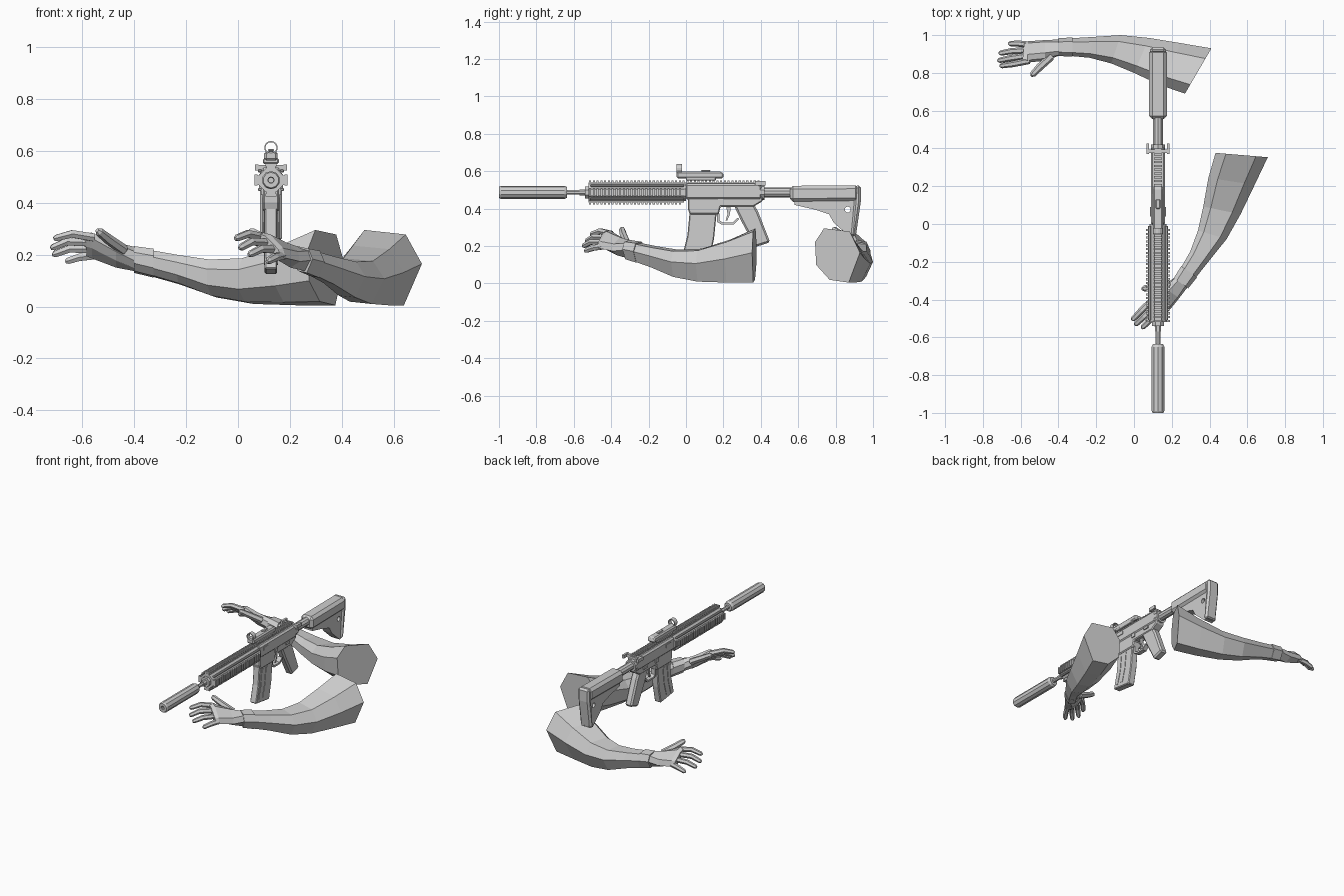
import bpy, bmesh, math
from mathutils import Matrix, Vector

if "Cube" in bpy.data.objects:
    bpy.data.objects.remove(bpy.data.objects["Cube"])

grey = bpy.data.materials.new("plain grey")
grey.use_nodes = True
grey.diffuse_color = (0.62, 0.62, 0.62, 1)
grey.node_tree.nodes["Principled BSDF"].inputs["Base Color"].default_value = (0.62, 0.62, 0.62, 1)

CX, BORE = 0.127, 0.487      # rifle centre line


def finish(name, bm, matrix=None):
    if matrix:
        bm.transform(matrix)
    bmesh.ops.recalc_face_normals(bm, faces=bm.faces[:])
    mesh = bpy.data.meshes.new(name)
    bm.to_mesh(mesh)
    bm.free()
    mesh.materials.append(grey)
    ob = bpy.data.objects.new(name, mesh)
    bpy.context.collection.objects.link(ob)
    return ob


def bevel(ob, width, segments=1):
    mod = ob.modifiers.new("bevel", "BEVEL")
    mod.width, mod.segments, mod.limit_method = width, segments, "ANGLE"
    return ob


def loft(bm, rings):
    rows = [[bm.verts.new(p) for p in ring] for ring in rings]
    for a, b in zip(rows, rows[1:]):
        for i in range(len(a)):
            j = (i + 1) % len(a)
            bm.faces.new((a[i], a[j], b[j], b[i]))
    bm.faces.new(rows[0])
    bm.faces.new(rows[-1])


def add_box(bm, x, y, z):
    size = [(hi - lo, (hi + lo) / 2) for lo, hi in (x, y, z)]
    m = Matrix.Translation([s[1] for s in size]) @ Matrix.Diagonal([s[0] for s in size] + [1])
    bmesh.ops.create_cube(bm, size=1, matrix=m)


def box(name, half, y, z, cx=CX):
    bm = bmesh.new()
    add_box(bm, (cx - half, cx + half), y, z)
    return finish(name, bm)


def prism(name, outline, half, cx=CX):
    """Side outline (y, z) given a width along x."""
    bm = bmesh.new()
    loft(bm, [[(cx + s * half, y, z) for y, z in outline] for s in (-1, 1)])
    return finish(name, bm)


def turned(name, profile, sides, z=BORE, bore=False):
    """Stations (y, radius) around a lengthwise axis."""
    bm = bmesh.new()
    turn = [(i + 0.5) * math.tau / sides for i in range(sides)]
    rings = [[(CX + r * math.cos(a), y, z + r * math.sin(a)) for a in turn] for y, r in profile]
    loft(bm, rings + rings[:1] if bore else rings)
    if bore:   # closed loop of rings: drop the two end caps
        caps = [f for f in bm.faces if len(f.verts) == sides]
        bmesh.ops.delete(bm, geom=caps, context="FACES_ONLY")
        bmesh.ops.remove_doubles(bm, verts=bm.verts[:], dist=1e-5)
    return finish(name, bm)


# Muzzle and barrel
turned("suppressor", [(-1, .012), (-1, .030), (-.99, .035), (-.65, .035), (-.635, .028),
                      (-.635, .01), (-.95, .01)], 10, bore=True)
turned("barrel", [(-.66, .013), (-.5, .013)], 8)
turned("barrel_collar", [(-.57, .018), (-.54, .018), (-.54, .034), (-.515, .034)], 8)

# Handguard with toothed rails on four sides
turned("handguard", [(-.52, .05), (0, .05)], 8)
for k, side in enumerate(("top", "left", "bottom", "right")):
    bm = bmesh.new()
    end = .4 if side == "top" else -.01
    add_box(bm, (-.018, .018), (-.52, end), (.035, .054))
    for i in range(int((end + .52) / .02)):
        y = -.518 + i * .02
        add_box(bm, (-.021, .021), (y, y + .011), (.052, .064))
    finish(side + "_rail", bm, Matrix.Translation((CX, 0, BORE)) @ Matrix.Rotation(k * math.pi / 2, 4, "Y"))
for s in (-1, 1):
    for dz in (-.036, .036):
        bevel(box("handguard_rib", .007, (-.51, -.01), (BORE + dz - .006, BORE + dz + .006), CX + s * .043), .003)

# Receiver
bevel(prism("upper_receiver", [(-.005, .45), (-.005, .535), (.39, .535), (.405, .52), (.405, .45)], .038), .01)
bevel(prism("lower_receiver", [(.01, .46), (.01, .4), (.02, .37), (.175, .37), (.185, .41),
                               (.36, .41), (.41, .44), (.41, .47)], .031), .006)
turned("receiver_end_ring", [(.395, .04), (.42, .04)], 10)
box("charging_handle", .062, (.375, .395), (.525, .545))
for s in (-1, 1):
    prism("handle_latch", [(.37, .525), (.37, .547), (.425, .547), (.425, .525)], .007, CX + s * .055)
    box("bolt_cover", .004, (.04, .09), (.495, .515), CX + s * .038)
    box("control_lever", .005, (.29, .33), (.435, .45), CX + s * .033)
    box("release_button", .005, (.17, .2), (.43, .455), CX + s * .033)

# Magazine, trigger and grip
bevel(prism("magazine", [(.02, .39), (.165, .39), (.15, .24), (.125, .125), (-.02, .145), (.008, .26)], .024), .005)
for s in (-1, 1):
    for y in (.04, .085):
        prism("magazine_rib", [(y, .36), (y + .02, .36), (y + .008, .25), (y - .018, .16),
                               (y - .036, .165), (y - .012, .25)], .003, CX + s * .024)
prism("trigger_guard", [(.165, .375), (.165, .33), (.19, .315), (.255, .315), (.285, .345),
                        (.275, .352), (.25, .327), (.195, .327), (.178, .338), (.178, .375)], .015)
prism("trigger", [(.215, .415), (.24, .415), (.235, .37), (.22, .335), (.212, .338), (.222, .37)], .007)
bevel(prism("pistol_grip", [(.255, .42), (.36, .43), (.385, .385), (.45, .22), (.37, .195), (.295, .335)], .026), .01)

# Buffer tube and shoulder stock
turned("buffer_tube", [(.4, .027), (.6, .027)], 10)
stock = prism("stock", [(.58, .49), (.93, .49), (.93, .44), (.907, .255), (.875, .25), (.79, .325),
                        (.765, .37), (.69, .395), (.58, .42)], .032)
bm = bmesh.new()
bmesh.ops.create_cone(bm, cap_ends=True, segments=12, radius1=.016, radius2=.016, depth=.3,
                      matrix=Matrix.Translation((CX, .865, .395)) @ Matrix.Rotation(math.pi / 2, 4, "Y"))
cutter = finish("stock_hole_cutter", bm)
cutter.hide_render = True
cutter.display_type = "WIRE"
cut = stock.modifiers.new("hole", "BOOLEAN")
cut.operation, cut.object, cut.solver = "DIFFERENCE", cutter, "EXACT"
bpy.context.view_layer.update()
cut_mesh = bpy.data.meshes.new_from_object(stock.evaluated_get(bpy.context.evaluated_depsgraph_get()))
stock.modifiers.clear()
stock.data = cut_mesh
bpy.data.objects.remove(cutter)
bevel(prism("stock_shell", [(.555, .435), (.555, .522), (.925, .525), (.925, .44)], .047), .018)
bevel(prism("butt_pad", [(.905, .525), (.935, .525), (.935, .44), (.908, .253), (.88, .25)], .042), .012)

# Optic
bevel(box("sight_mount", .03, (0, .16), (.55, .57)), .004)
bevel(prism("sight_body", [(-.05, .562), (-.05, .598), (.19, .598), (.203, .585), (.2, .562)], .026), .008)
turned("sight_lens_ring", [(-.052, .021), (-.052, .026), (-.022, .026), (-.022, .021)], 14, .612, True)
bevel(box("sight_dial", .012, (.08, .13), (.598, .607)), .004)

# Arms: stations are thumb-side edge, outer edge and half height
SECTION = [(1, .5), (.6, 1), (-.55, .88), (-1, .1), (-.5, -1), (.35, -.9), (.95, -.35)]


def limb(name, stations, place):
    bm, rings = bmesh.new(), []
    for a, b, h in stations:
        a, b = Vector(a), Vector(b)
        up = (a - b).cross(Vector((1, 0, 0))).normalized()
        rings.append([(a + b) / 2 + (a - b) / 2 * t + up * h * s for t, s in SECTION])
    loft(bm, rings)
    return finish(name, bm, place)


def finger(name, points, radius, place):
    bm, rings = bmesh.new(), []
    pts = [Vector(p) for p in points]
    pts.append(pts[-1] + (pts[-1] - pts[-2]).normalized() * radius * .6)
    for i, p in enumerate(pts):
        turn = (pts[min(i + 1, len(pts) - 1)] - pts[max(i - 1, 0)]).to_track_quat("Z", "Y")
        r = radius * (1, .95, .8, .4)[i]
        rings.append([p + turn @ Vector((r * math.cos(k * math.pi / 3), r * math.sin(k * math.pi / 3), 0))
                      for k in range(6)])
    loft(bm, rings)
    return finish(name, bm, place)


SLEEVE = [((.27, .69, .15), (.41, .93, .15), .145),
          ((.14, .735, .12), (.25, .957, .12), .115),
          ((.0, .80, .098), (.08, .985, .098), .088),
          ((-.12, .85, .108), (-.07, 1.0, .108), .073),
          ((-.235, .88, .142), (-.22, .99, .142), .057),
          ((-.34, .89, .168), (-.34, .983, .168), .05),
          ((-.40, .893, .182), (-.40, .978, .178), .045)]
CUFF = [((-.325, .885, .168), (-.325, .988, .166), .055),
        ((-.40, .888, .184), (-.40, .983, .178), .05)]
PALM = [((-.385, .895, .185), (-.385, .977, .175), .044),
        ((-.47, .868, .225), (-.47, .972, .17), .038),
        ((-.565, .858, .274), (-.56, .966, .185), .029),
        ((-.59, .863, .272), (-.58, .96, .188), .02)]
FINGERS = {"index_finger": [(-.555, .864, .266), (-.64, .847, .28), (-.70, .838, .264)],
           "middle_finger": [(-.56, .892, .246), (-.66, .877, .25), (-.712, .866, .228)],
           "ring_finger": [(-.56, .92, .221), (-.65, .915, .222), (-.705, .905, .202)],
           "little_finger": [(-.55, .948, .197), (-.61, .955, .19), (-.655, .955, .176)],
           "thumb": [(-.44, .885, .218), (-.5, .83, .26), (-.535, .793, .288)]}

# The second arm is the mirror image of the first, turned towards the muzzle
mirror = Matrix(((.574, .819, 0, 0), (.819, -.574, 0, 0), (0, 0, 1, 0), (0, 0, 0, 1)))
placements = {"right": Matrix.Identity(4),
              "left": Matrix.Translation((.57, .365, 0)) @ mirror @ Matrix.Translation((-.34, -.81, 0))}
for side, place in placements.items():
    limb(side + "_sleeve", SLEEVE, place)
    limb(side + "_cuff", CUFF, place)
    limb(side + "_palm", PALM, place)
    for name, points in FINGERS.items():
        finger(side + "_" + name, points, .021 if name == "thumb" else .0175, place)
